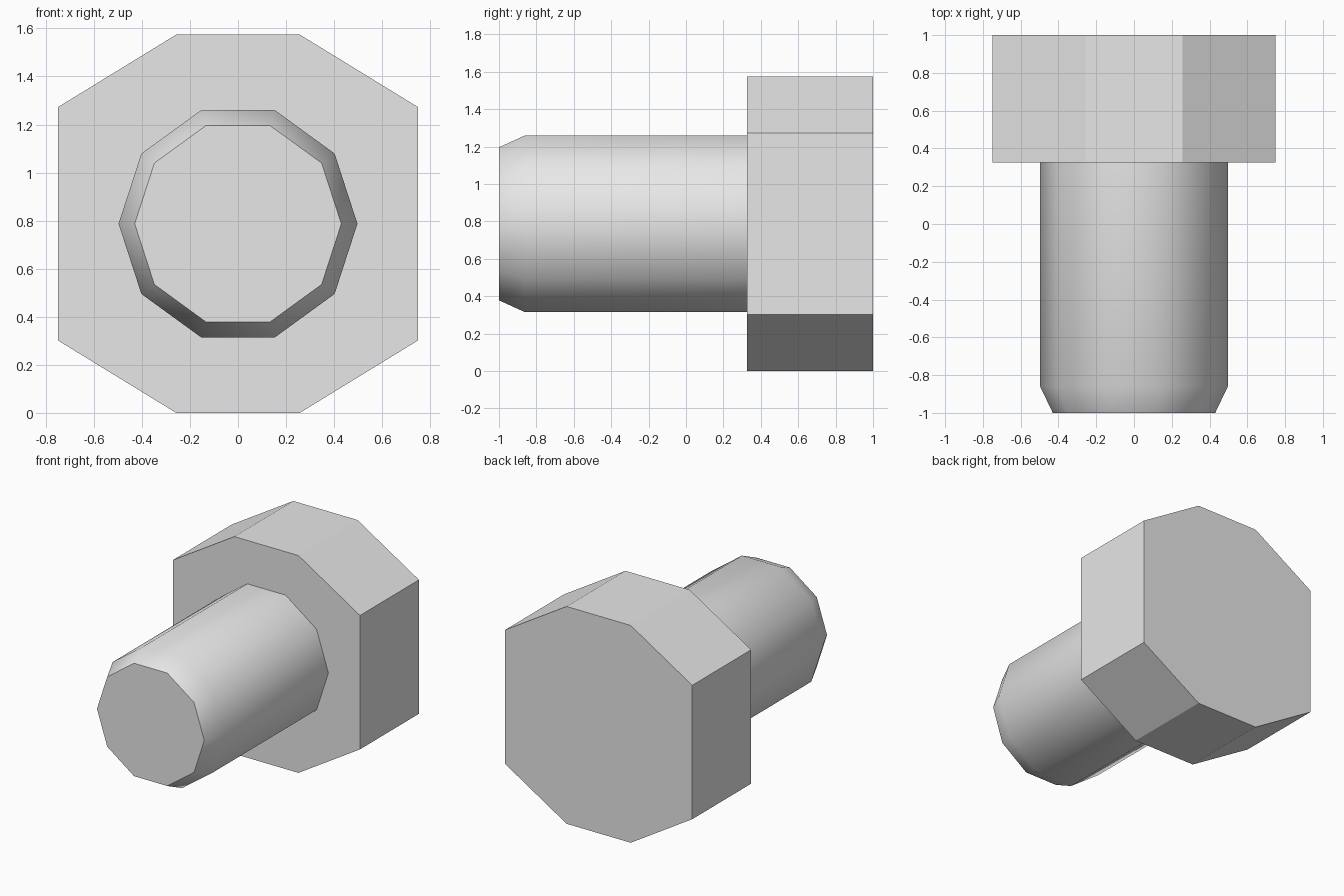
import bpy
import bmesh
import math

cube = bpy.data.objects.get("Cube")
if cube:
    bpy.data.objects.remove(cube, do_unlink=True)

CENTRE_Z = 0.787

steel = bpy.data.materials.new("light grey steel")
steel.use_nodes = True
steel.diffuse_color = (0.8, 0.8, 0.8, 1)
steel.node_tree.nodes["Principled BSDF"].inputs["Base Color"].default_value = (0.8, 0.8, 0.8, 1)


def loft(name, rings):
    """Join equal rings of (x, z) points, each at its own y, and cap both ends."""
    bm = bmesh.new()
    loops = [[bm.verts.new((x, y, z + CENTRE_Z)) for x, z in points] for y, points in rings]
    count = len(loops[0])
    for a, b in zip(loops, loops[1:]):
        for i in range(count):
            j = (i + 1) % count
            bm.faces.new((a[i], a[j], b[j], b[i]))
    bm.faces.new(loops[0])
    bm.faces.new(loops[-1])
    bmesh.ops.recalc_face_normals(bm, faces=bm.faces)
    mesh = bpy.data.meshes.new(name)
    bm.to_mesh(mesh)
    bm.free()
    mesh.materials.append(steel)
    obj = bpy.data.objects.new(name, mesh)
    bpy.context.collection.objects.link(obj)
    return obj


def circle(radius, sides=10):
    steps = [math.tau * i / sides for i in range(sides)]
    return [(radius * math.cos(a), radius * math.sin(a)) for a in steps]


# Eight-sided bolt head with flat faces
corner = [(0.75, 0.485), (0.257, CENTRE_Z)]
half = corner + [(-x, z) for x, z in reversed(corner)]
octagon = half + [(-x, -z) for x, z in half]
loft("bolt_head", [(0.325, octagon), (1.0, octagon)])

# Ten-sided smooth shank with a chamfered tip
shank = loft("bolt_shank", [(-1.0, circle(0.43)), (-0.86, circle(0.497)), (0.335, circle(0.497))])
bpy.ops.object.select_all(action="DESELECT")
shank.select_set(True)
bpy.context.view_layer.objects.active = shank
bpy.ops.object.shade_smooth_by_angle(angle=math.radians(45))
